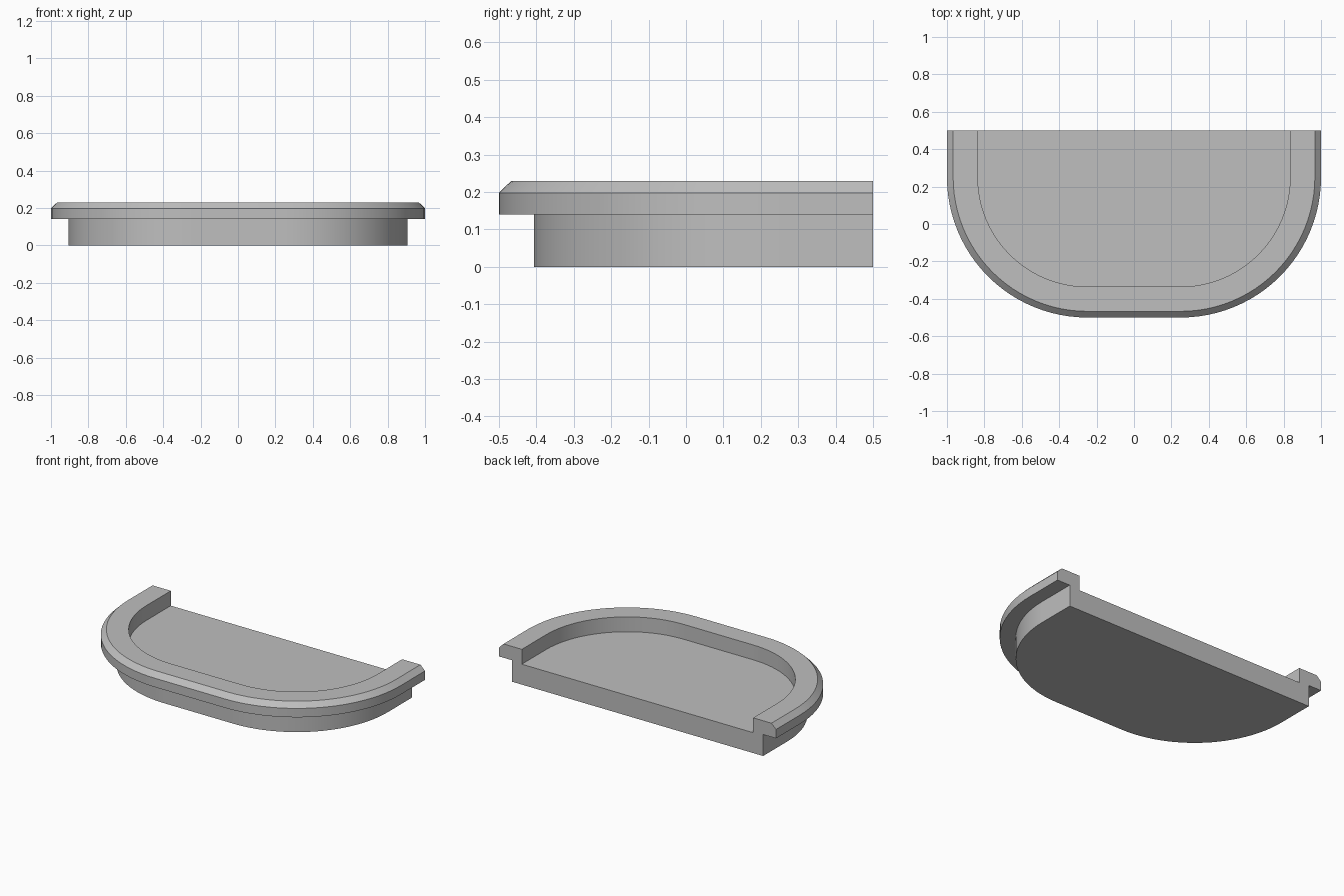
import bpy, bmesh
from math import sin, cos, pi, radians

cube = bpy.data.objects.get("Cube")
if cube:
    bpy.data.objects.remove(cube, do_unlink=True)

BACK, CENTRE, RADIUS, STEPS = 0.5, 0.25, 0.75, 24


def outline(inset):
    """Open D-shaped outline, from the right back end round to the left one."""
    r = RADIUS - inset
    arc = [(CENTRE + r * cos(a), CENTRE - r * sin(a))
           for a in (pi / 2 * i / STEPS for i in range(STEPS + 1))]
    half = [(CENTRE + r, BACK)] + arc
    return [(-x, y) for x, y in half] + half[::-1]


# Cross-section of the rim: (inset from the outer edge, height)
section = [(0.093, 0), (0.093, 0.14), (0, 0.14), (0, 0.198),
           (0.033, 0.23), (0.165, 0.23), (0.165, 0.133)]

bm = bmesh.new()
rings = [[bm.verts.new((x, y, z)) for x, y in outline(inset)]
         for inset, z in section]

# Walls, flange, chamfer and rim
for low, high in zip(rings, rings[1:]):
    for i in range(len(low) - 1):
        bm.faces.new((low[i], low[i + 1], high[i + 1], high[i]))

# Underside, tray floor and flat cut at the back
bm.faces.new(rings[0])
bm.faces.new(rings[-1])
bm.faces.new([r[0] for r in rings] + [r[-1] for r in reversed(rings)])
bmesh.ops.recalc_face_normals(bm, faces=bm.faces)

mesh = bpy.data.meshes.new("half_tray")
bm.to_mesh(mesh)
bm.free()
tray = bpy.data.objects.new("half_tray", mesh)
bpy.context.collection.objects.link(tray)

# Grey finish
grey = bpy.data.materials.new("plain grey")
grey.use_nodes = True
colour = (0.52, 0.52, 0.52, 1)
grey.diffuse_color = colour
grey.node_tree.nodes["Principled BSDF"].inputs["Base Color"].default_value = colour
mesh.materials.append(grey)

# Smooth curves with crisp edges
bpy.ops.object.select_all(action="DESELECT")
tray.select_set(True)
bpy.context.view_layer.objects.active = tray
bpy.ops.object.shade_smooth_by_angle(angle=radians(30))
